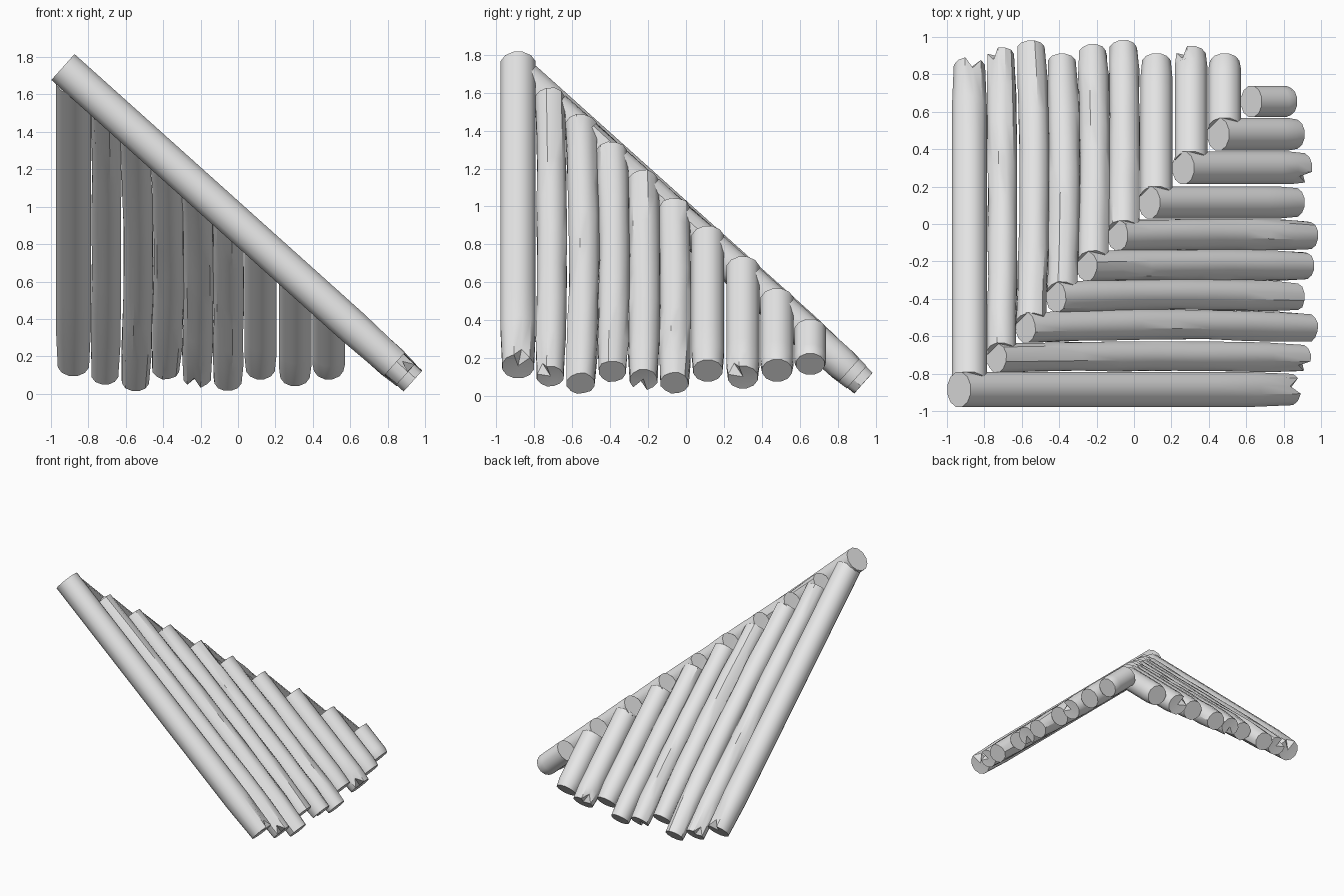
import bpy, bmesh, math, random
from mathutils import Vector

cube = bpy.data.objects.get("Cube")
if cube:
    bpy.data.objects.remove(cube)

random.seed(4)
SLOPE = math.radians(41.9)
SIN, COS = math.sin(SLOPE), math.cos(SLOPE)
RIDGE = 0.907          # height of the log centre lines above the origin
SIDES, RINGS = 12, 9

grey = bpy.data.materials.new("weathered grey")
grey.use_nodes = True
grey.diffuse_color = (0.8, 0.8, 0.8, 1)
grey.node_tree.nodes["Principled BSDF"].inputs["Base Color"].default_value = (0.8, 0.8, 0.8, 1)


def log(name, start, end, side, r, bend, notch, along_x):
    """Sloping log from start to end, at a sideways position, with a split low end."""
    bm = bmesh.new()
    rings = []
    wobble = 0 if bend == 0 else 0.004
    for i in range(RINGS):
        t = i / (RINGS - 1)
        ring = []
        for k in range(SIDES):
            a = 2 * math.pi * (k + 0.5) / SIDES
            rr = r + random.uniform(-wobble, wobble)
            slide = 0
            if i == RINGS - 1:
                rr *= 0.9                       # worn low end
                if k == notch:
                    rr, slide = r * 0.72, -0.06   # split in the end grain
            c = start + (end - start) * t
            across = side + rr * math.cos(a) + bend * math.sin(math.pi * t)
            up = rr * math.sin(a)
            run = c + up * SIN + slide * COS
            z = RIDGE - c * SIN / COS + up * COS - slide * SIN
            ring.append(bm.verts.new((run, across, z) if along_x else (across, run, z)))
        rings.append(ring)
    for a, b in zip(rings, rings[1:]):
        for k in range(SIDES):
            n = (k + 1) % SIDES
            bm.faces.new((a[k], a[n], b[n], b[k]))
    bm.faces.new(rings[0])
    # the low cap is a fan, so that the split dents it
    hub = bm.verts.new(sum((v.co for v in rings[-1]), Vector()) / SIDES)
    for k in range(SIDES):
        bm.faces.new((rings[-1][k], rings[-1][(k + 1) % SIDES], hub))
    bmesh.ops.recalc_face_normals(bm, faces=bm.faces)
    mesh = bpy.data.meshes.new(name)
    bm.to_mesh(mesh)
    bm.free()
    mesh.materials.append(grey)
    ob = bpy.data.objects.new(name, mesh)
    bpy.context.collection.objects.link(ob)
    bpy.ops.object.select_all(action='DESELECT')
    ob.select_set(True)
    bpy.context.view_layer.objects.active = ob
    bpy.ops.object.shade_smooth_by_angle(angle=math.radians(35))


# sideways centre, radius, low end, bend and split of each row, shared by both slopes
rows = [
    (-0.885, 0.096, 0.90, 0, 2),
    (-0.715, 0.080, 0.95, 0.008, 4),
    (-0.555, 0.082, 0.99, 0.018, -1),
    (-0.390, 0.083, 0.92, 0.014, -1),
    (-0.225, 0.083, 0.97, 0.010, 8),
    (-0.060, 0.083, 0.99, 0.004, -1),
    (0.115, 0.088, 0.92, 0, -1),
    (0.300, 0.090, 0.96, 0, 4),
    (0.480, 0.090, 0.92, 0, -1),
    (0.655, 0.086, 0.88, 0, -1),
]
for i, (side, r, low, bend, notch) in enumerate(rows):
    # right-hand slope starts against the neighbouring log of the other slope
    high = rows[i - 1][0] + rows[i - 1][1] if i else -1.0
    log(f"side_slope_log_{i + 1}", high + r * SIN, low - r * SIN, side, r, bend, notch, True)
    # back slope butts against the matching log of the side slope
    if i < len(rows) - 1:
        log(f"back_slope_log_{i + 1}", side + r - r * SIN, low - r * SIN,
            side + 0.005, r, bend, notch, False)
